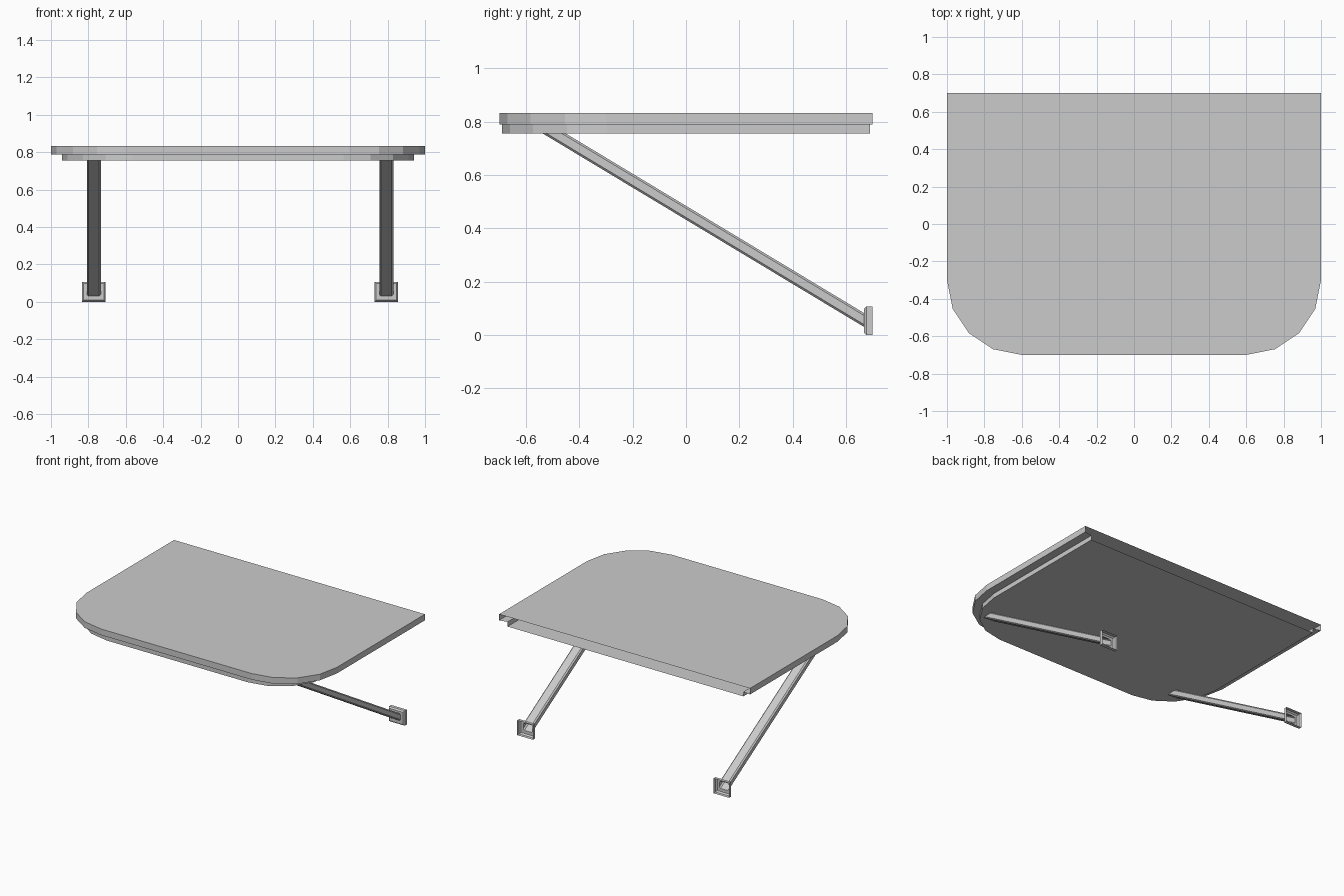
import bpy, bmesh
from math import cos, sin, pi

if "Cube" in bpy.data.objects:
    bpy.data.objects.remove(bpy.data.objects["Cube"])


def make_object(name, rings, closed=True, caps=False):
    """Loft a list of equal-length point rings into an object."""
    bm = bmesh.new()
    loops = [[bm.verts.new(p) for p in ring] for ring in rings]
    n = len(loops[0])
    for a, b in zip(loops, loops[1:]):
        for i in range(n if closed else n - 1):
            j = (i + 1) % n
            bm.faces.new((a[i], a[j], b[j], b[i]))
    if caps:
        bm.faces.new(loops[0])
        bm.faces.new(loops[-1])
    bmesh.ops.remove_doubles(bm, verts=bm.verts, dist=1e-5)
    bmesh.ops.recalc_face_normals(bm, faces=bm.faces)
    mesh = bpy.data.meshes.new(name)
    bm.to_mesh(mesh)
    bm.free()
    obj = bpy.data.objects.new(name, mesh)
    bpy.context.collection.objects.link(obj)
    return obj


# Tabletop: rounded front corners, stepped underside, hollow and open at the back
def outline(z, sx=1.0, sy=1.0):
    pts = [(-1, 0.7)]
    for cx, start in ((-0.6, pi), (0.6, 1.5 * pi)):
        for k in range(5):
            a = start + k * pi / 8
            pts.append((cx + 0.4 * cos(a), -0.3 + 0.4 * sin(a)))
    pts.append((1, 0.7))
    return [(x * sx, y * sy, z) for x, y in pts]


make_object("tabletop", [
    outline(0.833),
    outline(0.789),
    outline(0.789, 0.94, 0.985),
    outline(0.756, 0.94, 0.985),
], closed=False, caps=True)


# Cross-section with chamfered corners, standing in the xz plane
def section(cx, y, half, z0, z1, c):
    x0, x1 = cx - half, cx + half
    return [(x, y, z) for x, z in (
        (x0 + c, z0), (x1 - c, z0), (x1, z0 + c), (x1, z1 - c),
        (x1 - c, z1), (x0 + c, z1), (x0, z1 - c), (x0, z0 + c))]


# Braces: open-backed wall plate with a bevelled front, running into a sloped bar
SLOPE = 0.602
for side, cx in (("left", -0.771), ("right", 0.793)):
    bar = section(cx, 0.667, 0.0375, 0.031, 0.083, 0.009)
    bar_end = [(x, y - (0.757 - z) / SLOPE, 0.757) for x, y, z in bar]
    make_object(side + "_brace", [
        section(cx, 0.7, 0.0625, 0.0, 0.107, 0.0),
        section(cx, 0.677, 0.0625, 0.0, 0.107, 0.0),
        section(cx, 0.667, 0.054, 0.009, 0.098, 0.0),
        bar,
        bar_end,
    ])
